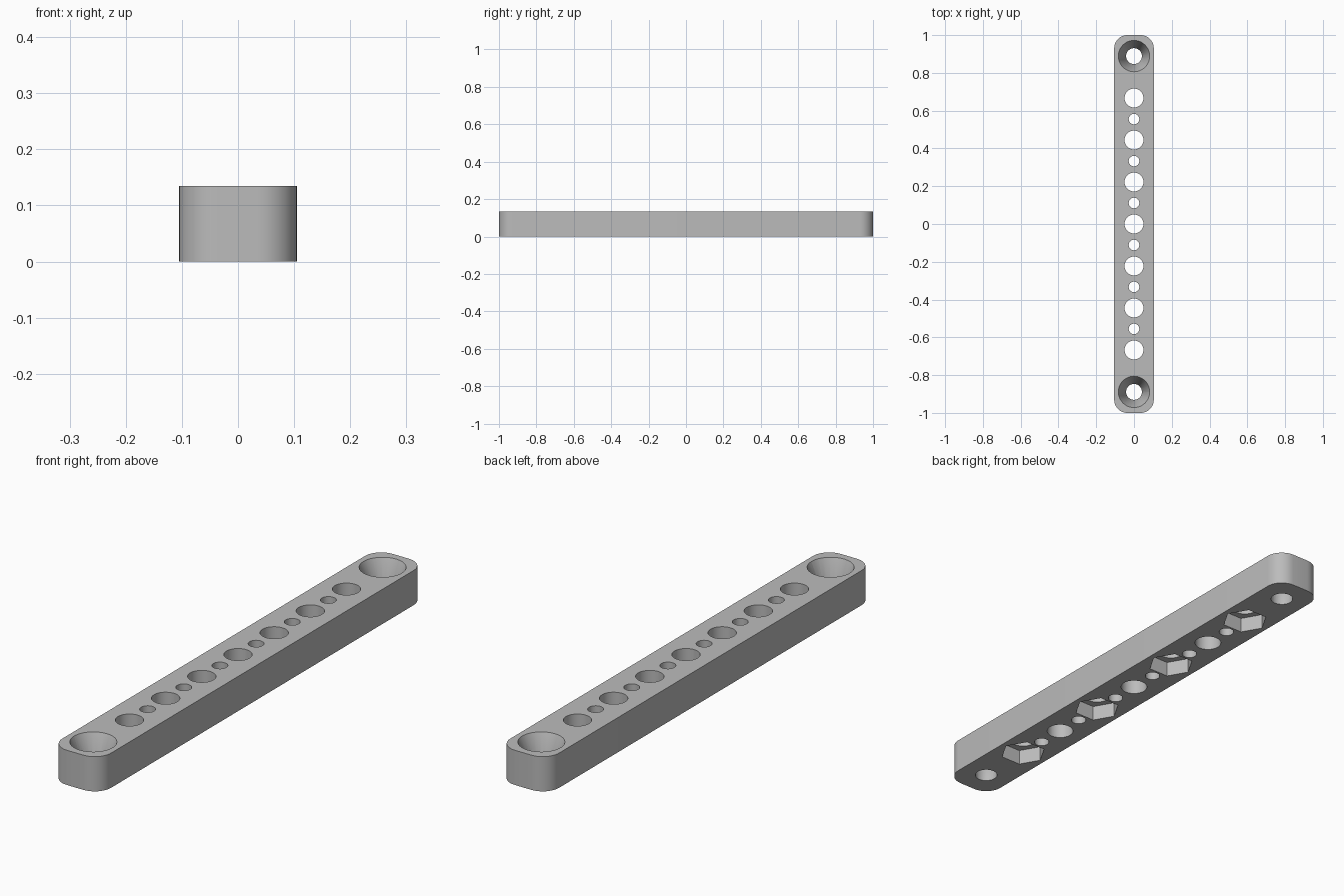
import bpy
import bmesh
from mathutils import Matrix

default = bpy.data.objects.get("Cube")
if default:
    bpy.data.objects.remove(default, do_unlink=True)

WIDTH, LENGTH, HEIGHT = 0.21, 2.0, 0.135
CORNER = 0.07
PITCH = LENGTH / 9
EPS = 0.02

grey = bpy.data.materials.new("plain grey")
grey.use_nodes = True
colour = (0.5, 0.5, 0.5, 1)
grey.diffuse_color = colour
grey.node_tree.nodes["Principled BSDF"].inputs["Base Color"].default_value = colour


def to_object(bm, name):
    mesh = bpy.data.meshes.new(name)
    bm.to_mesh(mesh)
    bm.free()
    mesh.materials.append(grey)
    obj = bpy.data.objects.new(name, mesh)
    bpy.context.collection.objects.link(obj)
    return obj


# Bar with rounded upright corners
bm = bmesh.new()
bmesh.ops.create_cube(bm, size=1)
bmesh.ops.scale(bm, vec=(WIDTH, LENGTH, HEIGHT), verts=bm.verts)
bmesh.ops.translate(bm, vec=(0, 0, HEIGHT / 2), verts=bm.verts)
upright = [e for e in bm.edges if abs(e.verts[0].co.z - e.verts[1].co.z) > HEIGHT / 2]
bmesh.ops.bevel(bm, geom=upright, offset=CORNER, segments=10, profile=0.5, affect='EDGES')
bar = to_object(bm, "mounting_bar")
bpy.context.view_layer.objects.active = bar
bar.select_set(True)


def cut(y, z0, z1, r0, r1, sides=48):
    """Remove an upright cone or prism from the bar."""
    bm = bmesh.new()
    bmesh.ops.create_cone(bm, cap_ends=True, segments=sides, radius1=r0, radius2=r1,
                          depth=z1 - z0, matrix=Matrix.Translation((0, y, (z0 + z1) / 2)))
    if sides == 6:
        # Hexagon corners point sideways
        first = max(bm.verts, key=lambda v: v.co.x)
        if abs(first.co.x - r0) > r0 * 0.05:
            bmesh.ops.rotate(bm, cent=(0, y, 0), verts=bm.verts,
                             matrix=Matrix.Rotation(0.5235988, 3, 'Z'))
    cutter = to_object(bm, "hole_cutter")
    cutter.hide_render = True
    mod = bar.modifiers.new("hole", 'BOOLEAN')
    mod.operation = 'DIFFERENCE'
    mod.solver = 'EXACT'
    mod.object = cutter
    bpy.ops.object.modifier_apply(modifier=mod.name)
    bpy.data.objects.remove(cutter, do_unlink=True)


# Row of alternating large and small through holes
for i in range(-6, 7):
    radius = 0.028 if i % 2 else 0.05
    cut(i * PITCH / 2, -EPS, HEIGHT + EPS, radius, radius)

# Hexagonal nut pockets underneath every other large hole
for i in (-3, -1, 1, 3):
    cut(i * PITCH, -EPS, 0.06, 0.086, 0.086, 6)

# Countersunk screw holes at both ends
SINK = 0.1
slope = (0.083 - 0.042) / SINK
for y in (-4 * PITCH, 4 * PITCH):
    cut(y, -EPS, HEIGHT + EPS, 0.042, 0.042)
    cut(y, HEIGHT - SINK - 0.01, HEIGHT + EPS, 0.042 - 0.01 * slope, 0.083 + EPS * slope)

bpy.ops.object.shade_smooth_by_angle(angle=0.52)
